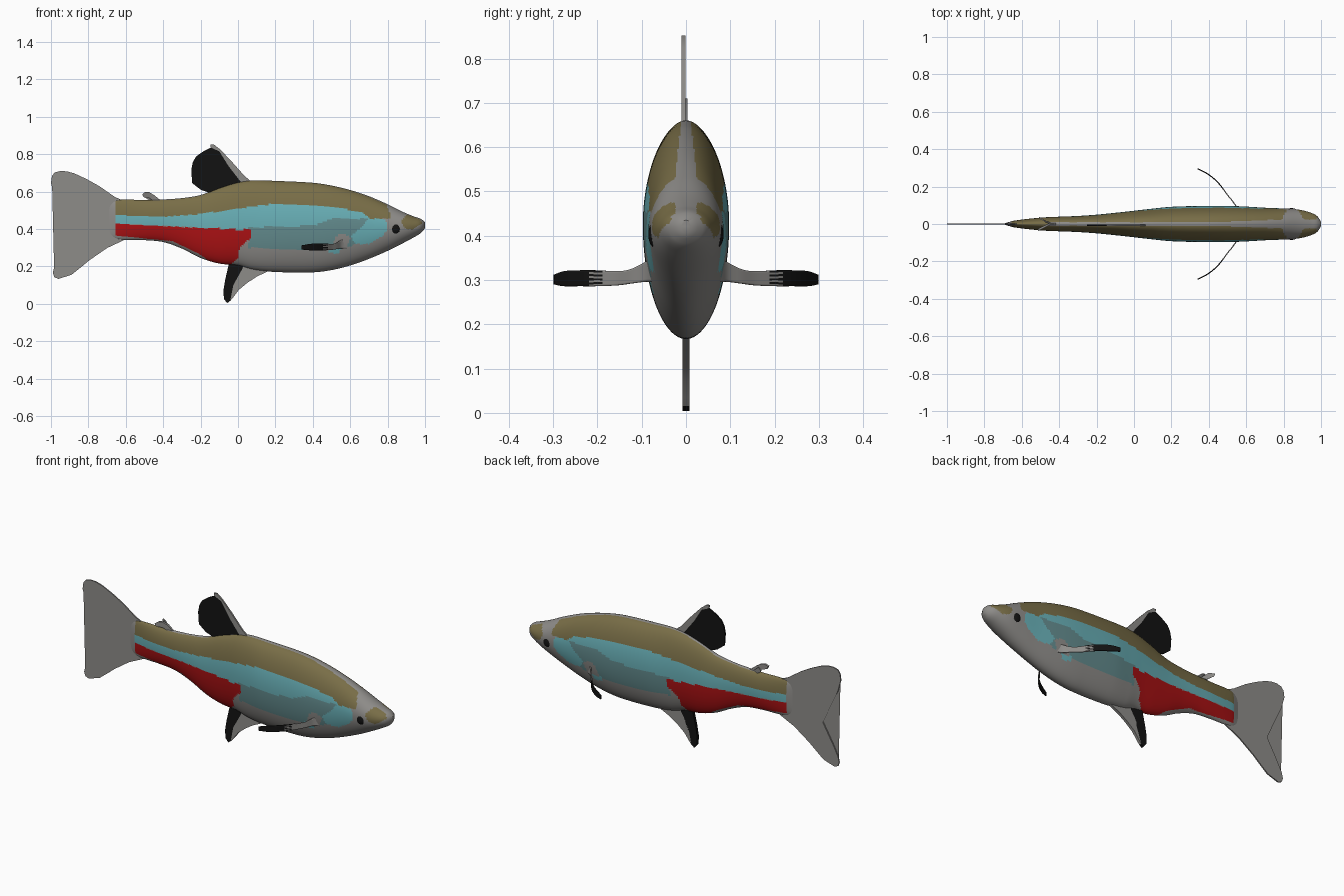
import bpy, bmesh, math

if "Cube" in bpy.data.objects:
    bpy.data.objects.remove(bpy.data.objects["Cube"])

# ---------- colours ----------
COLOURS = [("silver", (0.27, 0.262, 0.25)), ("olive", (0.19, 0.155, 0.063)),
           ("bright_teal", (0.14, 0.43, 0.47)), ("dull_teal", (0.125, 0.26, 0.27)),
           ("red", (0.42, 0.006, 0.007)), ("black", (0.006, 0.006, 0.006))]
SILVER, OLIVE, TEAL, DULL, RED, BLACK = range(6)
MATS = []
for name, rgb in COLOURS:
    m = bpy.data.materials.new(name)
    m.diffuse_color = (*rgb, 1)
    m.use_nodes = True
    m.node_tree.nodes["Principled BSDF"].inputs["Base Color"].default_value = m.diffuse_color
    MATS.append(m)


def add_object(name, bm, smooth=True):
    bmesh.ops.recalc_face_normals(bm, faces=bm.faces[:])
    me = bpy.data.meshes.new(name)
    bm.to_mesh(me)
    bm.free()
    for m in MATS:
        me.materials.append(m)
    ob = bpy.data.objects.new(name, me)
    bpy.context.collection.objects.link(ob)
    bpy.context.view_layer.objects.active = ob
    ob.select_set(True)
    if smooth:
        bpy.ops.object.shade_smooth_by_angle(angle=math.radians(40))
    ob.select_set(False)
    return ob


def mirror_y(ob):
    mod = ob.modifiers.new("mirror", 'MIRROR')
    mod.use_axis = (False, True, False)
    mod.use_mirror_merge = False


def inside(x, z, poly):
    hit = False
    for (x1, z1), (x2, z2) in zip(poly, poly[1:] + poly[:1]):
        if (z1 > z) != (z2 > z) and x < x1 + (z - z1) * (x2 - x1) / (z2 - z1):
            hit = not hit
    return hit


def curve_at(rows, x):
    """Smooth interpolation through rows of (x, values...)."""
    n = len(rows)
    i = max(k for k in range(n - 1) if rows[k][0] <= x or k == 0)
    a, b = rows[i], rows[i + 1]
    p, q = rows[max(i - 1, 0)], rows[min(i + 2, n - 1)]
    h = b[0] - a[0]
    t = (x - a[0]) / h
    out = []
    for j in range(1, len(a)):
        ma = (b[j] - p[j]) / (b[0] - p[0]) * h
        mb = (q[j] - a[j]) / (q[0] - a[0]) * h
        out.append((2*t**3 - 3*t*t + 1) * a[j] + (t**3 - 2*t*t + t) * ma
                   + (3*t*t - 2*t**3) * b[j] + (t**3 - t*t) * mb)
    return out


# ---------- body: lofted oval sections (x, bottom, top, half width) ----------
SECTIONS = [(-.69, .365, .535, .004), (-.64, .345, .555, .018), (-.5, .34, .555, .034),
            (-.4, .33, .558, .039), (-.3, .295, .565, .043), (-.2, .245, .582, .05),
            (-.1, .215, .62, .06), (0, .205, .65, .071), (.08, .183, .66, .08),
            (.2, .17, .657, .092), (.4, .168, .647, .097), (.5, .18, .632, .097),
            (.6, .205, .608, .093), (.7, .24, .575, .087), (.8, .283, .532, .083),
            (.88, .323, .492, .077), (.94, .355, .467, .062), (.98, .38, .453, .042),
            (1.0, .405, .435, .012)]

# painted side regions in (x, z); later ones lie on top
REGIONS = [
    (TEAL, [(-.66, .6), (-.66, .43), (-.25, .41), (.05, .395), (.3, .41), (.42, .42),
            (.5, .45), (.7, .45), (.71, .6)]),
    (DULL, [(.05, .41), (.07, .36), (.05, .30), (.3, .29), (.55, .295), (.64, .32),
            (.68, .37), (.7, .455), (.5, .455), (.42, .425), (.3, .412)]),
    (SILVER, [(.5, .29), (.52, .36), (.57, .38), (.6, .35), (.58, .3)]),
    (TEAL, [(.6, .36), (.63, .32), (.7, .32), (.77, .36), (.8, .40), (.79, .45),
            (.7, .46), (.66, .41)]),
    (TEAL, [(.48, .30), (.49, .27), (.54, .27), (.55, .295)]),
    (RED, [(-.66, .428), (-.25, .408), (.07, .395), (.075, .36), (.01, .30), (0, .245),
           (-.05, .2), (-.12, .2), (-.2, .262), (-.35, .335), (-.66, .365)]),
    (OLIVE, [(-.66, .475), (-.4, .465), (-.2, .48), (0, .51), (.2, .535), (.4, .522),
             (.55, .51), (.66, .49), (.71, .455), (.81, .455), (.81, .49), (.78, .56),
             (.6, .75), (0, .75), (-.66, .65)]),
    (OLIVE, [(.87, .44), (.89, .405), (.93, .395), (.985, .43), (.96, .47), (.9, .475)]),
]


def body_colour(c):
    strip = .01 + .014 * min(max((c.x - .4) / .4, 0), 1)   # pale line along the back
    if -.45 < c.x and abs(c.y) < strip and c.z > .43:
        return SILVER
    colour = SILVER
    for col, poly in REGIONS:
        if inside(c.x, c.z, poly):
            colour = col
    return colour


bm = bmesh.new()
NX, NR = 200, 128
rings = []
for i in range(NX + 1):
    x = -.69 + 1.69 * (i / NX)
    lo, hi, w = curve_at(SECTIONS, x)
    mid = lo + .54 * (hi - lo)
    ring = []
    for k in range(NR):
        a = math.tau * (k + .5) / NR
        s = math.sin(a)
        ring.append(bm.verts.new((x, w * math.cos(a), mid + s * ((hi - mid) if s > 0 else (mid - lo)))))
    rings.append(ring)
for r1, r2 in zip(rings, rings[1:]):
    for k in range(NR):
        bm.faces.new((r1[k], r1[(k + 1) % NR], r2[(k + 1) % NR], r2[k]))
bm.faces.new(rings[0])
bm.faces.new(rings[-1])
for f in bm.faces:
    f.material_index = body_colour(f.calc_center_median())
add_object("body", bm)


# ---------- flat fins ----------
def fin(name, pieces, thick, y=0.0, bend=None):
    """Plates from (colour, outline in x-z); bend gives a sideways offset."""
    bm = bmesh.new()
    for col, pts in pieces:
        sides = [[bm.verts.new((x, y + s * thick / 2 + (bend(x, z) if bend else 0), z))
                  for x, z in pts] for s in (-1, 1)]
        faces = [bm.faces.new(sides[0]), bm.faces.new(sides[1][::-1])]
        for k in range(len(pts)):
            n = (k + 1) % len(pts)
            faces.append(bm.faces.new((sides[0][k], sides[1][k], sides[1][n], sides[0][n])))
        for f in faces:
            f.material_index = col
    bmesh.ops.triangulate(bm, faces=[f for f in bm.faces if len(f.verts) > 4])
    return add_object(name, bm)


fin("tail_fin", [(SILVER, [
    (-.60, .545), (-.66, .572), (-.74, .628), (-.81, .667), (-.875, .697), (-.915, .708),
    (-.95, .71), (-.98, .702), (-.995, .682), (-1.0, .645), (-.98, .575), (-.93, .49),
    (-.88, .428), (-.86, .402), (-.885, .37), (-.92, .31), (-.955, .25), (-.983, .195),
    (-.99, .165), (-.982, .142), (-.96, .133), (-.89, .155), (-.84, .195), (-.795, .232),
    (-.70, .298), (-.60, .345)])], .007)

fin("dorsal_fin", [
    (BLACK, [(-.145, .835), (-.19, .812), (-.225, .787), (-.242, .755), (-.25, .715),
             (-.245, .645), (-.2, .61), (-.13, .585), (-.03, .6), (.02, .645),
             (-.05, .735), (-.10, .815)]),
    (SILVER, [(-.145, .835), (-.10, .815), (-.05, .735), (.02, .645), (.07, .64),
              (.06, .663), (.035, .683), (-.035, .762), (-.095, .825), (-.13, .852),
              (-.148, .852)])], .009, -.006)

fin("anal_fin", [
    (BLACK, [(-.045, .23), (-.068, .13), (-.078, .07), (-.075, .025), (-.058, .004),
             (-.042, .015), (-.038, .06), (-.025, .1), (.0, .15), (.025, .19), (.03, .23)]),
    (SILVER, [(.03, .23), (.025, .19), (.0, .15), (-.025, .1), (-.038, .06), (-.042, .015),
              (-.025, .035), (.005, .075), (.05, .112), (.1, .145), (.17, .178), (.15, .23)])],
    .016)

fin("adipose_fin", [(SILVER, [(-.41, .55), (-.45, .582), (-.475, .597), (-.495, .598),
                              (-.512, .586), (-.505, .57), (-.475, .565), (-.45, .55)])],
    .012, 0, lambda x, z: -max(0, -.45 - x) * .5)
fin("adipose_fin_fold", [(SILVER, [(-.44, .555), (-.48, .59), (-.508, .588), (-.505, .573),
                                   (-.47, .55)])],
    .008, 0, lambda x, z: max(0, -.45 - x) * .6)

# ---------- pectoral fins: curved ribbons (x, y, centre z, half height) ----------
PATH = [(.59, .07, .325, .03), (.55, .092, .318, .022), (.525, .125, .308, .016),
        (.5, .155, .304, .016), (.465, .203, .304, .018), (.43, .24, .304, .018),
        (.385, .273, .303, .017), (.34, .296, .301, .011)]
bm = bmesh.new()
ROWS = 8
STEPS = 40
cols = []
for i in range(STEPS + 1):
    t = -.59 + .25 * i / STEPS
    y, z, h = curve_at([(-p[0], *p[1:]) for p in PATH], t)
    cols.append([bm.verts.new((-t, y, z + h * (2 * k / ROWS - 1))) for k in range(ROWS + 1)])
for a, b in zip(cols, cols[1:]):
    for k in range(ROWS):
        f = bm.faces.new((a[k], a[k + 1], b[k + 1], b[k]))
        edge = .19 if k % 2 else .215          # ragged dark rays toward the tip
        f.material_index = BLACK if f.calc_center_median().y > edge else SILVER
pect = add_object("pectoral_fins", bm)
sol = pect.modifiers.new("thickness", 'SOLIDIFY')
sol.thickness, sol.offset = .006, 0
mirror_y(pect)

# ---------- eyes ----------
bm = bmesh.new()
bmesh.ops.create_uvsphere(bm, u_segments=24, v_segments=16, radius=1)
for v in bm.verts:
    v.co = (.842 + v.co.x * .027, .071 + v.co.y * .014, .403 + v.co.z * .029)
for f in bm.faces:
    f.material_index = BLACK
mirror_y(add_object("eyes", bm))
